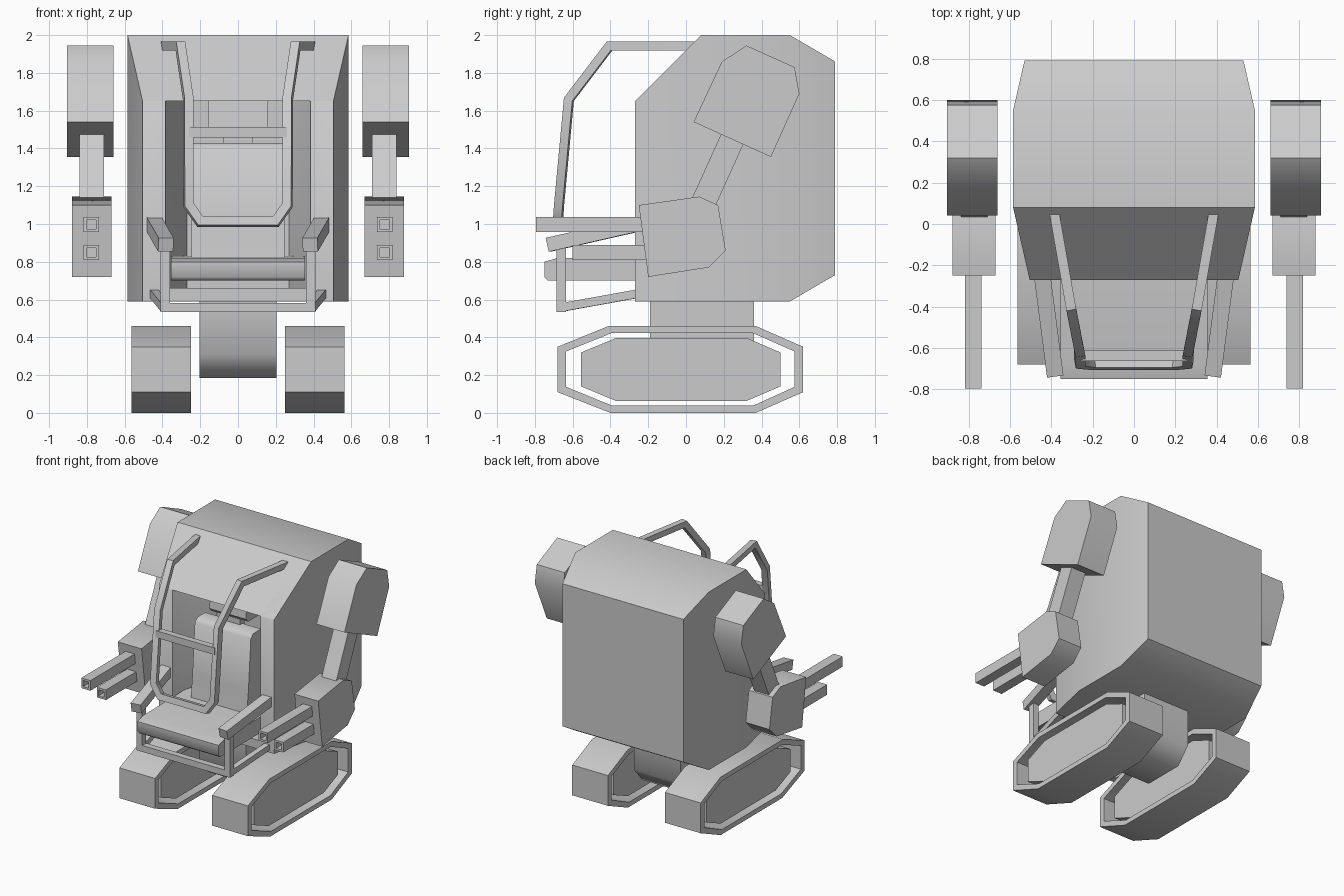
import bpy, bmesh, math
from mathutils import Vector

if "Cube" in bpy.data.objects:
    bpy.data.objects.remove(bpy.data.objects["Cube"])


def make(name, bm, mirror=False):
    bmesh.ops.recalc_face_normals(bm, faces=bm.faces)
    me = bpy.data.meshes.new(name)
    bm.to_mesh(me)
    bm.free()
    ob = bpy.data.objects.new(name, me)
    bpy.context.collection.objects.link(ob)
    if mirror:
        ob.modifiers.new("Mirror", 'MIRROR').use_axis[0] = True
    return ob


def skin(loops, cap=True, closed=False):
    bm = bmesh.new()
    rings = [[bm.verts.new(p) for p in lp] for lp in loops]
    pairs = list(zip(rings, rings[1:])) + ([(rings[-1], rings[0])] if closed else [])
    for a, b in pairs:
        n = len(a)
        for i in range(n):
            j = (i + 1) % n
            bm.faces.new((a[i], a[j], b[j], b[i]))
    if cap and not closed:
        bm.faces.new(rings[0])
        bm.faces.new(rings[-1])
    return bm


def prism(name, prof, x0, x1, mirror=False):
    loops = [[(x, y, z) for y, z in prof] for x in (x0, x1)]
    return make(name, skin(loops), mirror)


def sweep(name, pts, w, h, up, mirror=False):
    # rectangular tube with mitred corners along a path
    pts = [Vector(p) for p in pts]
    segs = [(b - a).normalized() for a, b in zip(pts, pts[1:])]
    n = Vector(up)
    n = (n - segs[0] * n.dot(segs[0])).normalized()
    loops = []
    for i, p in enumerate(pts):
        t0, t1 = segs[max(i - 1, 0)], segs[min(i, len(segs) - 1)]
        plane = (t0 + t1).normalized()
        b = t0.cross(n)
        ring = []
        for sx, sy in ((-1, -1), (1, -1), (1, 1), (-1, 1)):
            o = b * (sx * w / 2) + n * (sy * h / 2)
            ring.append(p + o - t0 * (o.dot(plane) / t0.dot(plane)))
        loops.append(ring)
        n = t0.rotation_difference(t1) @ n
    return make(name, skin(loops), mirror)


def sym(half):
    # complete a path across the middle
    return half + [(-x, y, z) for x, y, z in reversed(half)]


# body shell with an open cockpit in the front and the sloped brow
bm = bmesh.new()


def strip(stations):
    rows = [[bm.verts.new((s * w, y, z)) for s in (-1, 1)] for w, y, z in stations]
    return rows


top = strip([(.505, -.27, 1.65), (.585, .08, 2), (.585, .55, 2), (.53, .79, 1.86)])
bot = strip([(.505, -.27, .59), (.585, .08, .59), (.585, .55, .59), (.53, .79, .73)])
rim = strip([(.385, -.27, .66), (.385, -.27, 1.65), (.46, -.03, 1.89)])
back = strip([(.27, .12, .66), (.27, .12, 1.65), (.29, .12, 1.8)])
for k in range(3):
    for r in (top, bot):
        bm.faces.new((r[k][0], r[k][1], r[k + 1][1], r[k + 1][0]))
    for s in (0, 1):
        bm.faces.new((top[k][s], top[k + 1][s], bot[k + 1][s], bot[k][s]))
bm.faces.new(top[3] + bot[3][::-1])
bm.faces.new(bot[0] + rim[0][::-1])
bm.faces.new(top[1] + rim[2][::-1])
bm.faces.new(rim[0] + back[0][::-1])
bm.faces.new(rim[2] + back[2][::-1])
for s in (0, 1):
    bm.faces.new((bot[0][s], top[0][s], rim[1][s], rim[0][s]))
    bm.faces.new((top[0][s], top[1][s], rim[2][s], rim[1][s]))
    for k in (0, 1):
        bm.faces.new((rim[k][s], rim[k + 1][s], back[k + 1][s], back[k][s]))
for k in (0, 1):
    bm.faces.new(back[k] + back[k + 1][::-1])
make("body_shell", bm)

# pilot seat
prism("seat_cushion", [(-.75, .72), (-.73, .70), (.1, .70), (.1, .83), (-.68, .82), (-.75, .80)], -.355, .355)
prism("seat_back", [(-.24, .82), (-.22, 1.0), (-.19, 1.40), (-.16, 1.43), (-.06, 1.43), (-.04, .82)], -.245, .245)
prism("headrest", [(-.13, 1.51), (-.11, 1.70), (-.08, 1.71), (.04, 1.71), (.04, 1.48), (-.10, 1.48)], -.16, .16)
prism("headrest_post", [(-.09, 1.40), (-.09, 1.52), (-.03, 1.52), (-.03, 1.40)], -.08, .08)
sweep("armrest", [(.448, -.22, 1.005), (.382, -.73, .89)], .08, .075, (0, 0, 1), True)

# roll cage and foot frame
sweep("roll_cage", sym([(.385, .05, 1.942), (.305, -.405, 1.942), (.263, -.62, 1.66),
                        (.262, -.672, 1.10), (.20, -.678, 1.012)]), .048, .046, (0, 0, 1))
sweep("cage_crossbar", [(-.26, -.638, 1.485), (.26, -.638, 1.485)], .05, .055, (0, 0, 1))
sweep("foot_frame", sym([(.385, -.66, .9), (.385, -.66, .558)]), .05, .05, (0, 1, 0))
sweep("foot_frame_side", [(.385, -.66, .558), (.445, -.25, .632)], .045, .045, (0, 0, 1), True)

# arms
prism("shoulder", [(.04, 1.54), (.19, 1.86), (.32, 1.945), (.575, 1.83), (.6, 1.69), (.45, 1.355)], .66, .905, True)
prism("upper_arm", [(.02, 1.11), (.21, 1.53), (.33, 1.48), (.14, 1.06)], .71, .838, True)
prism("forearm", [(-.25, 1.10), (.07, 1.145), (.17, 1.10), (.21, .86), (.12, .77), (-.20, .72)], .67, .878, True)

# hollow square gun barrels
for name, z, y0 in (("upper_barrel", .998, -.795), ("lower_barrel", .85, -.6)):
    def square(r, y):
        return [(.777 + a * r, y, z + b * r) for a, b in ((-1, -1), (1, -1), (1, 1), (-1, 1))]
    make(name, skin([square(.04, -.15), square(.04, y0), square(.024, y0), square(.024, y0 + .12)]), True)

# pelvis between the tracks
prism("pelvis", [(-.19, .62), (-.19, .31), (-.08, .185), (.25, .185), (.36, .31), (.36, .62)], -.205, .205)

# track feet: open belt around an inner block
outer = [(-.68, .35), (-.68, .11), (-.40, 0), (.37, 0), (.62, .11), (.62, .35), (.37, .46), (-.41, .46)]
inner = [(-.635, .325), (-.635, .138), (-.39, .038), (.355, .038), (.575, .138), (.575, .325), (.355, .422), (-.395, .422)]
loops = [[(x, y, z) for y, z in p] for p, x in ((outer, .25), (outer, .563), (inner, .563), (inner, .25))]
make("track_belt", skin(loops, closed=True), True)
prism("track_block", [(-.555, .32), (-.555, .14), (-.37, .063), (.32, .063), (.5, .14), (.5, .32), (.32, .397), (-.37, .397)],
      .285, .528, True)

# smooth shading with sharp corners
for ob in bpy.data.objects:
    ob.select_set(True)
    bpy.context.view_layer.objects.active = ob
bpy.ops.object.shade_smooth_by_angle(angle=math.radians(50))
